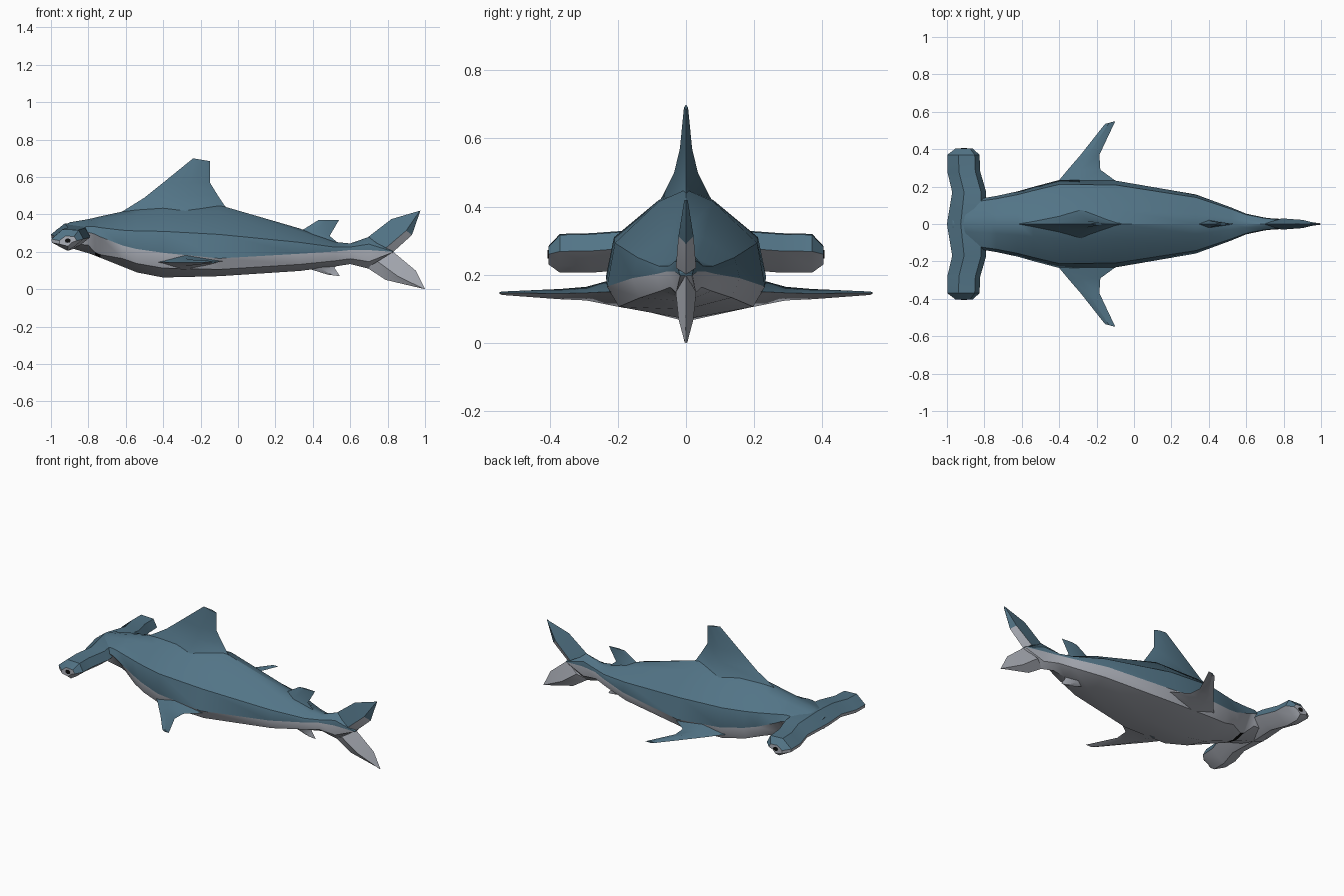
import bpy, bmesh, math
from mathutils import Vector

if "Cube" in bpy.data.objects:
    bpy.data.objects.remove(bpy.data.objects["Cube"])


def material(name, rgb):
    m = bpy.data.materials.new(name)
    m.diffuse_color = (*rgb, 1)
    m.use_nodes = True
    m.node_tree.nodes["Principled BSDF"].inputs["Base Color"].default_value = m.diffuse_color
    return m


MATS = [material("slate_blue", (0.085, 0.175, 0.24)),
        material("belly_grey", (0.42, 0.44, 0.49)),
        material("black", (0.004, 0.004, 0.004))]
BLUE, GREY, BLACK = 0, 1, 2


def loft(name, rings, colour, cap_colours=(BLUE, BLUE)):
    """Skin equal-length rings; colour(segment, side) gives a material index."""
    bm = bmesh.new()
    vs = [[bm.verts.new(p) for p in r] for r in rings]
    n = len(vs[0])
    for i in range(len(vs) - 1):
        for j in range(n):
            k = (j + 1) % n
            f = bm.faces.new((vs[i][j], vs[i][k], vs[i + 1][k], vs[i + 1][j]))
            f.material_index = colour(i, j)
    for ring, c in zip((vs[0], vs[-1]), cap_colours):
        bm.faces.new(ring).material_index = c
    bmesh.ops.recalc_face_normals(bm, faces=bm.faces)
    me = bpy.data.meshes.new(name)
    bm.to_mesh(me)
    bm.free()
    for m in MATS:
        me.materials.append(m)
    ob = bpy.data.objects.new(name, me)
    bpy.context.collection.objects.link(ob)
    bpy.context.view_layer.objects.active = ob
    for o in bpy.context.selected_objects:
        o.select_set(False)
    ob.select_set(True)
    bpy.ops.object.shade_smooth_by_angle(angle=math.radians(35))
    return ob


def fin(name, sections, axis, colour, thickest=0.4, caps=(BLUE, BLUE)):
    """Diamond-section blade from (leading point, trailing point, half thickness)."""
    rings = []
    for lead, trail, t in sections:
        a, b = Vector(lead), Vector(trail)
        mid = a.lerp(b, thickest)
        rings.append([a, mid + axis * t, b, mid - axis * t])
    return loft(name, rings, colour, caps)


Y, Z = Vector((0, 1, 0)), Vector((0, 0, 1))

# Body: x, half width, belly z, colour line z, back z
stations = [(-0.97, 0.05, 0.25, 0.28, 0.32), (-0.90, 0.12, 0.222, 0.285, 0.358),
            (-0.80, 0.14, 0.193, 0.305, 0.375), (-0.765, 0.145, 0.18, 0.295, 0.383),
            (-0.735, 0.15, 0.168, 0.28, 0.39), (-0.62, 0.175, 0.122, 0.235, 0.415),
            (-0.54, 0.198, 0.09, 0.215, 0.43), (-0.40, 0.235, 0.063, 0.195, 0.45),
            (-0.10, 0.232, 0.07, 0.165, 0.45), (0.33, 0.158, 0.098, 0.19, 0.325),
            (0.52, 0.088, 0.122, 0.202, 0.253), (0.60, 0.055, 0.135, 0.21, 0.245),
            (0.70, 0.034, 0.11, 0.21, 0.28), (0.83, 0.02, 0.197, 0.20, 0.203)]
rings = []
for x, w, zb, zc, zt in stations:
    low = 0.5 if -0.78 < x < -0.72 else 0.85
    lift = 0.15 if low == 0.5 else 0.38
    half = [(low * w, zb + lift * (zc - zb)), (w, zc),
            (0.9 * w, zc + 0.45 * (zt - zc)), (0.34 * w, zt - 0.12 * (zt - zc))]
    rings.append([(x, 0, zb)] + [(x, y, z) for y, z in half] + [(x, 0, zt)]
                 + [(x, -y, z) for y, z in reversed(half)])


def body_colour(i, j):
    if i == 3 and j in (0, 9):      # mouth slit
        return BLACK
    return GREY if j in (0, 1, 8, 9) else BLUE


loft("body", rings, body_colour)

# Hammer head: y, front x, rear x, top z, bottom z
half = [(0, -1.0, -0.79, 0.352, 0.222), (0.17, -0.972, -0.79, 0.33, 0.215),
        (0.28, -0.998, -0.822, 0.322, 0.206), (0.37, -0.998, -0.826, 0.32, 0.206),
        (0.403, -0.955, -0.862, 0.285, 0.23)]
spans = [(-y, *r) for y, *r in reversed(half[1:])] + half
rings = []
for y, xf, xr, zt, zb in spans:
    d = xr - xf
    m = 0.45 * zb + 0.55 * zt
    rings.append([(xf, y, m), (xf + 0.35 * d, y, zt), (xr - 0.15 * d, y, zt - 0.003),
                  (xr, y, m), (xr - 0.3 * d, y, zb + 0.02), (xf + 0.5 * d, y, zb),
                  (xf + 0.02 * d, y, m - 0.02)])
loft("hammer_head", rings, lambda i, j: BLUE if j < 3 else GREY, (GREY, GREY))

# Eyes and pectoral fins on both sides
for s, side in ((1, "left"), (-1, "right")):
    disc = [[(-0.91 + 0.016 * math.cos(a * math.pi / 4), s * y,
              0.26 + 0.012 * math.sin(a * math.pi / 4)) for a in range(8)]
            for y in (0.400, 0.406)]
    loft("eye_" + side, disc, lambda i, j: BLACK, (BLACK, BLACK))
    fin("pectoral_fin_" + side,
        [((-0.46, s * 0.17, 0.145), (-0.04, s * 0.19, 0.15), 0.045),
         ((-0.40, s * 0.235, 0.145), (-0.10, s * 0.232, 0.15), 0.034),
         ((-0.35, s * 0.295, 0.143), (-0.18, s * 0.29, 0.147), 0.02),
         ((-0.285, s * 0.37, 0.142), (-0.185, s * 0.37, 0.145), 0.015),
         ((-0.155, s * 0.535, 0.145), (-0.10, s * 0.55, 0.147), 0.005)],
        Z, lambda i, j: BLUE if j < 2 else GREY)

# Dorsal fins
fin("dorsal_fin", [((-0.68, 0, 0.38), (0.02, 0, 0.38), 0.10),
                   ((-0.62, 0, 0.415), (-0.07, 0, 0.445), 0.068),
                   ((-0.50, 0, 0.49), (-0.11, 0, 0.505), 0.035),
                   ((-0.40, 0, 0.57), (-0.15, 0, 0.57), 0.018),
                   ((-0.24, 0, 0.70), (-0.15, 0, 0.685), 0.006)],
    Y, lambda i, j: BLUE, 0.6)
fin("second_dorsal_fin", [((0.28, 0, 0.28), (0.55, 0, 0.235), 0.03),
                          ((0.35, 0, 0.32), (0.49, 0, 0.285), 0.016),
                          ((0.43, 0, 0.37), (0.54, 0, 0.37), 0.005)],
    Y, lambda i, j: BLUE)

# Anal fin
fin("anal_fin", [((0.34, 0, 0.13), (0.55, 0, 0.15), 0.03),
                 ((0.40, 0, 0.103), (0.515, 0, 0.115), 0.016),
                 ((0.48, 0, 0.078), (0.545, 0, 0.07), 0.004)],
    Y, lambda i, j: GREY, caps=(GREY, GREY))

# Tail lobes; the upper one has a pale trailing edge near its root
fin("tail_upper_lobe", [((0.69, 0, 0.275), (0.83, 0, 0.20), 0.03),
                        ((0.82, 0, 0.375), (0.93, 0, 0.29), 0.022),
                        ((0.965, 0, 0.418), (0.975, 0, 0.42), 0.005)],
    Y, lambda i, j: GREY if i == 0 and j in (1, 2) else BLUE, 0.72)
fin("tail_lower_lobe", [((0.69, 0, 0.115), (0.83, 0, 0.20), 0.03),
                        ((0.79, 0, 0.05), (0.95, 0, 0.10), 0.022),
                        ((0.99, 0, 0.003), (1.0, 0, 0.0), 0.004)],
    Y, lambda i, j: GREY, caps=(GREY, GREY))
